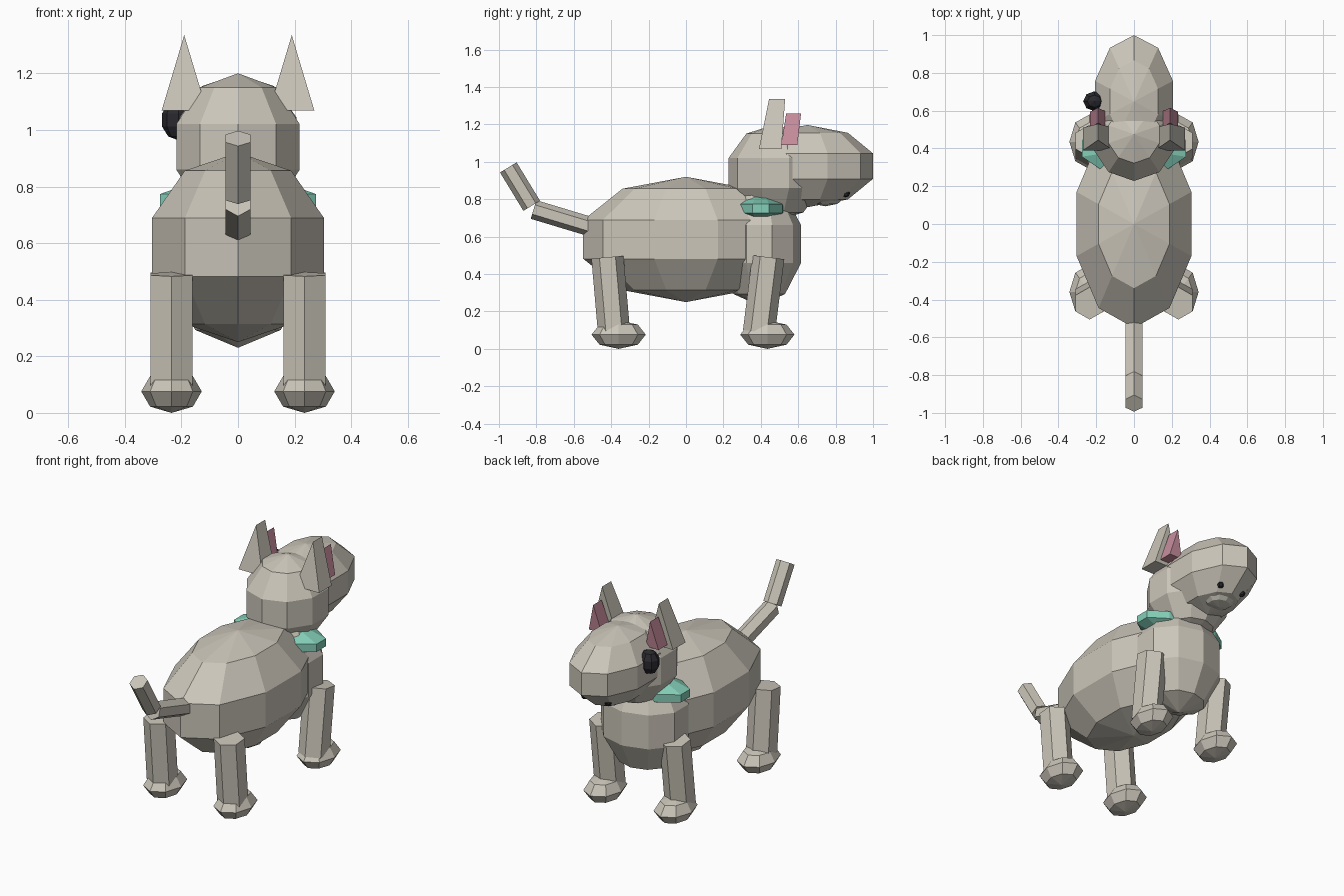
import bpy, bmesh
from mathutils import Matrix, Vector

cube = bpy.data.objects.get("Cube")
if cube:
    bpy.data.objects.remove(cube, do_unlink=True)


def material(name, rgb):
    mat = bpy.data.materials.new(name)
    mat.use_nodes = True
    mat.diffuse_color = (*rgb, 1)
    mat.node_tree.nodes["Principled BSDF"].inputs["Base Color"].default_value = (*rgb, 1)
    return mat


FUR = material("warm grey fur", (0.60, 0.565, 0.49))
PINK = material("ear pink", (0.58, 0.27, 0.34))
TEAL = material("teal collar", (0.23, 0.62, 0.48))
BLACK = material("soft black", (0.022, 0.022, 0.028))


def finish(name, bm, mat):
    bmesh.ops.recalc_face_normals(bm, faces=bm.faces)
    mesh = bpy.data.meshes.new(name)
    bm.to_mesh(mesh)
    bm.free()
    mesh.materials.append(mat)
    obj = bpy.data.objects.new(name, mesh)
    bpy.context.collection.objects.link(obj)
    return obj


def ball(name, centre, size, mat=FUR, segments=10, rings=5):
    """Faceted ellipsoid."""
    bm = bmesh.new()
    place = Matrix.Translation(centre) @ Matrix.Diagonal((*size, 1))
    bmesh.ops.create_uvsphere(bm, u_segments=segments, v_segments=rings, radius=1, matrix=place)
    return finish(name, bm, mat)


def bar(name, start, end, radius, mat=FUR):
    """Six-sided bar between two points."""
    a, b = Vector(start), Vector(end)
    turn = Vector((0, 0, 1)).rotation_difference(b - a).to_matrix().to_4x4()
    bm = bmesh.new()
    bmesh.ops.create_cone(bm, cap_ends=True, segments=6, radius1=radius, radius2=radius,
                          depth=(b - a).length, matrix=Matrix.Translation((a + b) / 2) @ turn)
    return finish(name, bm, mat)


def wedge(name, x, half, base_z, tip_z, base_y, tip_y, mat):
    """Leaning triangular prism, thick along y."""
    bm = bmesh.new()
    ends = []
    for i in range(2):
        ends.append([bm.verts.new(p) for p in ((x - half, base_y[i], base_z),
                                               (x + half, base_y[i], base_z),
                                               (x, tip_y[i], tip_z))])
    for tri in ends:
        bm.faces.new(tri)
    for i in range(3):
        j = (i + 1) % 3
        bm.faces.new((ends[0][i], ends[0][j], ends[1][j], ends[1][i]))
    return finish(name, bm, mat)


# Trunk and chest
ball("body", (0, 0, 0.585), (0.336, 0.578, 0.335))
ball("chest", (0, 0.392, 0.56), (0.27, 0.234, 0.33))

# Head
ball("skull", (0, 0.475, 0.94), (0.241, 0.26, 0.26))
ball("muzzle", (0, 0.649, 0.977), (0.228, 0.369, 0.22))
ball("chin", (0, 0.745, 0.83), (0.11, 0.11, 0.068))
ball("eye", (-0.21, 0.65, 1.035), (0.062, 0.055, 0.072), BLACK, 8, 5)

# Collar
ball("collar", (0, 0.40, 0.75), (0.305, 0.15, 0.075), TEAL)

# Paired parts
for side, s in (("left", 1), ("right", -1)):
    wedge(f"ear_{side}", s * 0.19, 0.08, 1.068, 1.335, (0.39, 0.51), (0.444, 0.53), FUR)
    wedge(f"inner_ear_{side}", s * 0.19, 0.043, 1.09, 1.257, (0.51, 0.595), (0.535, 0.615), PINK)
    ball(f"nostril_{side}", (s * 0.078, 0.855, 0.832), (0.022, 0.022, 0.022), BLACK, 6, 4)
    for part, top, bottom, foot in (("front", 0.44, 0.39, 0.435), ("hind", -0.42, -0.385, -0.36)):
        bar(f"{part}_leg_{side}", (s * 0.235, bottom, 0.09), (s * 0.235, top, 0.49), 0.086)
        ball(f"{part}_foot_{side}", (s * 0.235, foot, 0.076), (0.107, 0.145, 0.076), FUR, 8, 4)

# Tail
bar("tail_base", (0, -0.45, 0.635), (0, -0.815, 0.745), 0.052)
bar("tail_tip", (0, -0.825, 0.765), (0, -0.95, 0.97), 0.052)
